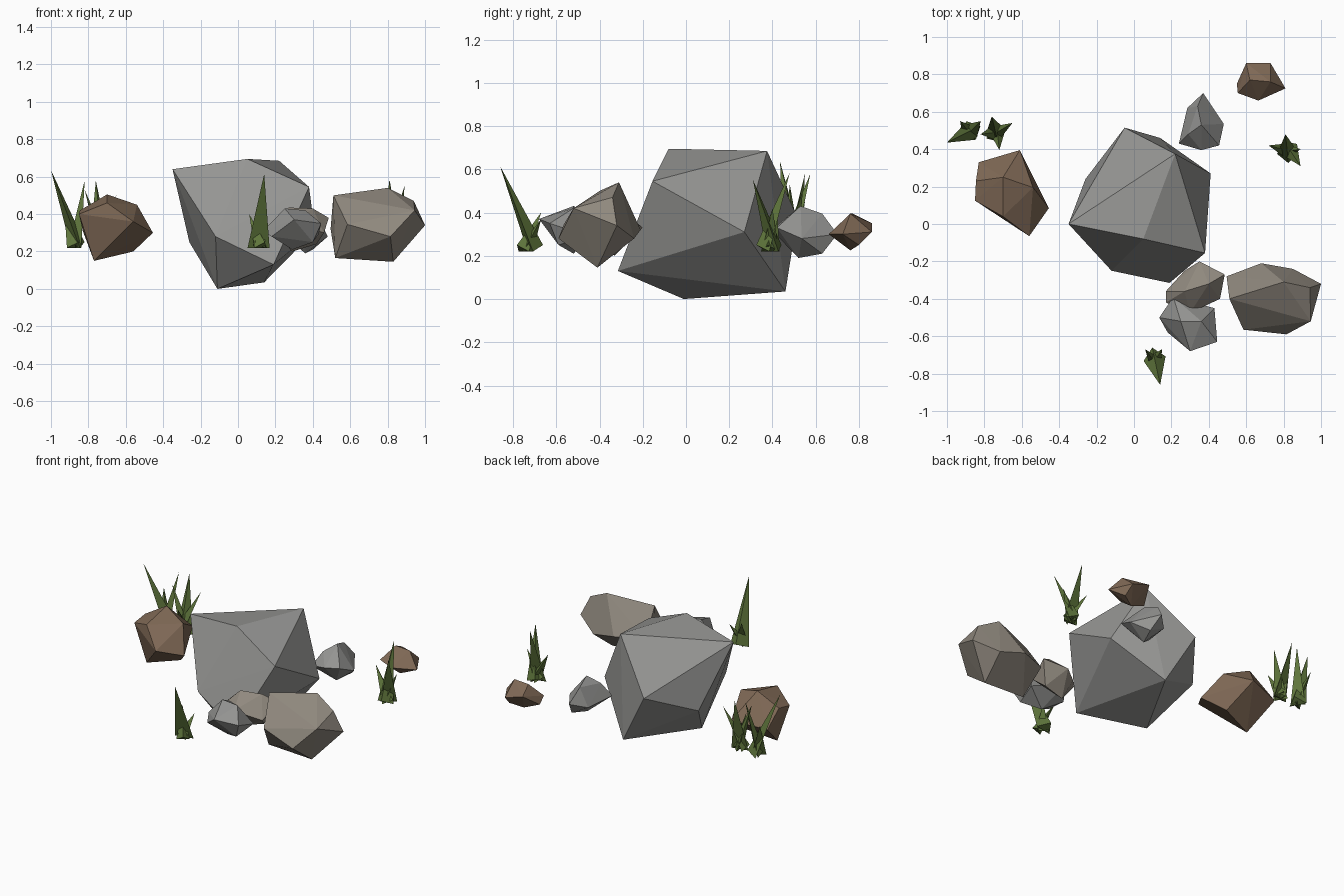
import bpy, bmesh
from mathutils import Vector


def material(name, rgb):
    m = bpy.data.materials.new(name)
    m.diffuse_color = (*rgb, 1)
    return m


GREY = material("grey_stone", (0.30, 0.30, 0.29))
TAN = material("tan_stone", (0.28, 0.25, 0.21))
BROWN = material("brown_stone", (0.22, 0.145, 0.095))
GREEN = material("grass_green", (0.115, 0.18, 0.045))


def finish(name, bm, mat):
    bmesh.ops.recalc_face_normals(bm, faces=bm.faces)
    mesh = bpy.data.meshes.new(name)
    bm.to_mesh(mesh)
    bm.free()
    mesh.materials.append(mat)
    bpy.context.collection.objects.link(bpy.data.objects.new(name, mesh))


def rock(name, mat, points):
    """Faceted boulder: convex hull of its corner points."""
    bm = bmesh.new()
    for p in points:
        bm.verts.new(p)
    hull = bmesh.ops.convex_hull(bm, input=bm.verts)
    loose = [v for v in hull["geom_interior"] if isinstance(v, bmesh.types.BMVert)]
    bmesh.ops.delete(bm, geom=loose, context='VERTS')
    finish(name, bm, mat)


def grass(name, blades):
    """Tuft of leaning three-sided spikes: (base centre xy, tip xyz, base radius)."""
    bm = bmesh.new()
    for (bx, by), tip, r in blades:
        t = Vector(tip)
        lean = Vector((t.x - bx, t.y - by, 0))
        out = lean.normalized() if lean.length > 0.001 else Vector((1, 0, 0))
        side = Vector((-out.y, out.x, 0))
        c = Vector((bx, by, 0.22))
        base = [c + side * r, c - side * r, c - out * r + Vector((0, 0, 0.03))]
        vs = [bm.verts.new(p) for p in base + [t]]
        for i, j, k in ((0, 1, 2), (0, 1, 3), (1, 2, 3), (2, 0, 3)):
            bm.faces.new((vs[i], vs[j], vs[k]))
    finish(name, bm, GREEN)


# Central boulder
rock("main_boulder", GREY, [
    (-0.35, 0.0, 0.64), (0.22, 0.375, 0.685), (0.05, -0.08, 0.695),
    (0.38, -0.155, 0.545), (0.41, 0.27, 0.31), (0.19, -0.315, 0.13),
    (-0.12, -0.25, 0.28), (-0.26, 0.24, 0.25), (-0.11, -0.01, 0.0),
    (0.14, 0.46, 0.035), (-0.05, 0.515, 0.38)])

# Surrounding stones
rock("right_stone", TAN, [
    (0.80, -0.31, 0.54), (0.51, -0.40, 0.50), (0.94, -0.34, 0.47),
    (1.0, -0.32, 0.34), (0.945, -0.52, 0.42), (0.815, -0.59, 0.28),
    (0.585, -0.565, 0.345), (0.83, -0.41, 0.145), (0.52, -0.42, 0.165),
    (0.495, -0.28, 0.32), (0.68, -0.21, 0.32), (0.85, -0.24, 0.28)])
rock("left_stone", BROWN, [
    (-0.70, 0.25, 0.505), (-0.54, 0.195, 0.45), (-0.455, 0.085, 0.30),
    (-0.56, -0.065, 0.36), (-0.85, 0.125, 0.40), (-0.83, 0.33, 0.31),
    (-0.61, 0.395, 0.34), (-0.77, 0.14, 0.15), (-0.56, 0.20, 0.20),
    (-0.845, 0.23, 0.42), (-0.70, 0.04, 0.46)])
rock("back_stone", GREY, [
    (0.37, 0.70, 0.30), (0.285, 0.62, 0.27), (0.24, 0.43, 0.29),
    (0.36, 0.395, 0.32), (0.455, 0.42, 0.33), (0.48, 0.535, 0.28),
    (0.36, 0.53, 0.43), (0.34, 0.63, 0.395), (0.36, 0.52, 0.19),
    (0.40, 0.63, 0.21), (0.29, 0.48, 0.38)])
rock("back_pebble", BROWN, [
    (0.60, 0.86, 0.35), (0.73, 0.86, 0.31), (0.81, 0.725, 0.30),
    (0.665, 0.66, 0.30), (0.555, 0.70, 0.31), (0.55, 0.75, 0.27),
    (0.73, 0.76, 0.395), (0.62, 0.77, 0.395), (0.66, 0.76, 0.225),
    (0.74, 0.80, 0.25)])
rock("middle_pebble", TAN, [
    (0.35, -0.20, 0.33), (0.485, -0.27, 0.38), (0.46, -0.40, 0.30),
    (0.30, -0.475, 0.35), (0.17, -0.42, 0.33), (0.17, -0.36, 0.34),
    (0.27, -0.25, 0.30), (0.27, -0.36, 0.435), (0.40, -0.32, 0.43),
    (0.29, -0.33, 0.20), (0.42, -0.33, 0.24)])
rock("front_pebble", GREY, [
    (0.135, -0.50, 0.31), (0.30, -0.68, 0.37), (0.445, -0.63, 0.35),
    (0.18, -0.58, 0.28), (0.21, -0.39, 0.36), (0.43, -0.45, 0.29),
    (0.25, -0.52, 0.43), (0.36, -0.52, 0.42), (0.29, -0.52, 0.21),
    (0.40, -0.59, 0.25)])

# Grass tufts
grass("front_grass", [
    ((0.11, -0.72), (0.14, -0.86, 0.615), 0.06),
    ((0.12, -0.75), (0.06, -0.67, 0.40), 0.04),
    ((0.11, -0.73), (0.15, -0.67, 0.37), 0.04)])
grass("left_grass", [
    ((-0.87, 0.50), (-1.0, 0.435, 0.635), 0.055),
    ((-0.88, 0.49), (-0.93, 0.55, 0.45), 0.045),
    ((-0.87, 0.50), (-0.82, 0.55, 0.58), 0.045)])
grass("middle_grass", [
    ((-0.74, 0.49), (-0.76, 0.575, 0.58), 0.055),
    ((-0.75, 0.48), (-0.65, 0.54, 0.50), 0.045),
    ((-0.74, 0.49), (-0.82, 0.48, 0.53), 0.045),
    ((-0.73, 0.49), (-0.72, 0.395, 0.42), 0.04)])
grass("right_grass", [
    ((0.82, 0.38), (0.81, 0.48, 0.585), 0.055),
    ((0.83, 0.40), (0.89, 0.31, 0.55), 0.05),
    ((0.83, 0.39), (0.72, 0.42, 0.43), 0.045),
    ((0.82, 0.39), (0.89, 0.40, 0.42), 0.04)])
